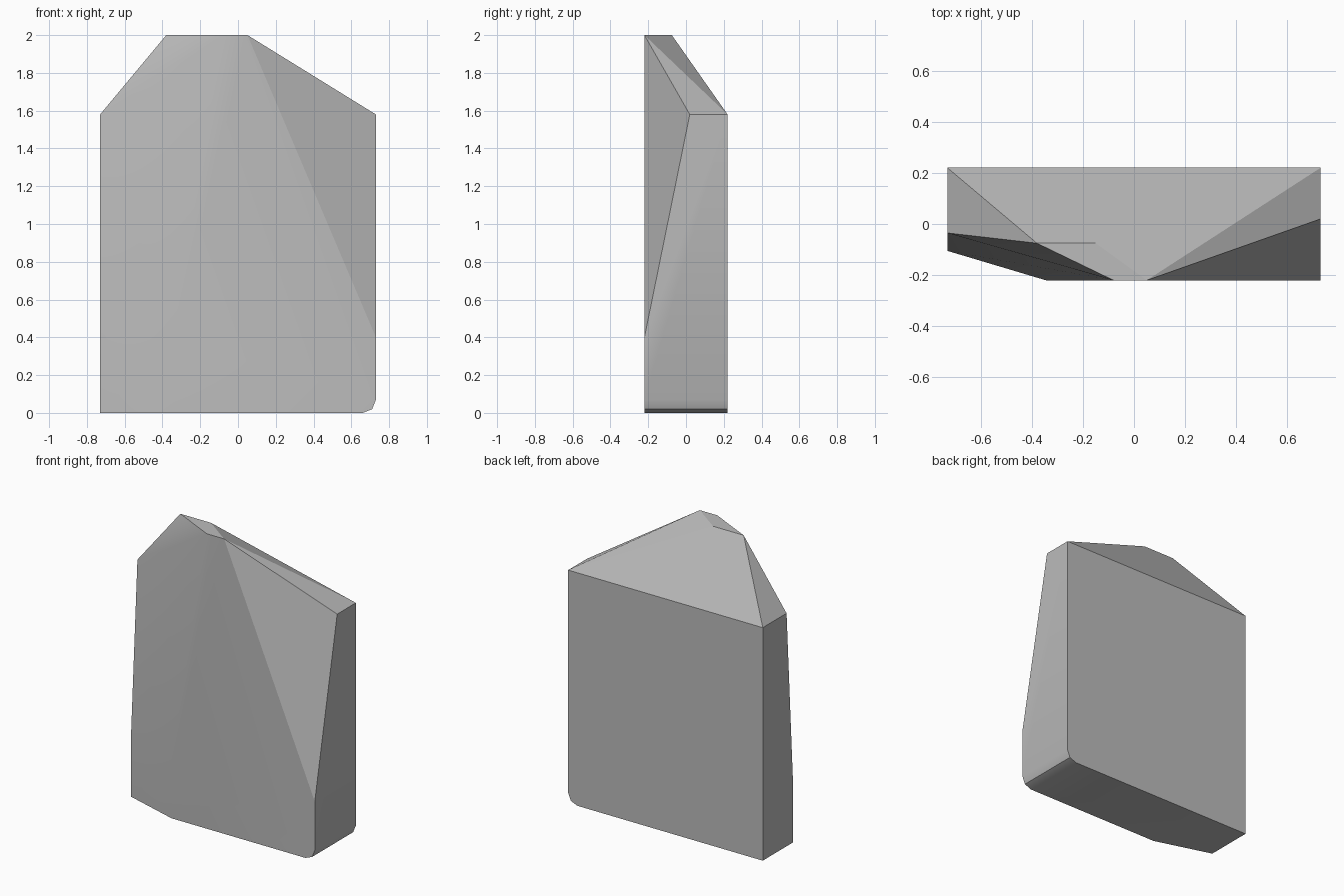
import bpy
import bmesh
from math import radians

if "Cube" in bpy.data.objects:
    bpy.data.objects.remove(bpy.data.objects["Cube"], do_unlink=True)

# Stone colour
stone = bpy.data.materials.new("grey stone")
stone.use_nodes = True
stone.diffuse_color = (0.5, 0.5, 0.5, 1)
stone.node_tree.nodes["Principled BSDF"].inputs["Base Color"].default_value = (0.5, 0.5, 0.5, 1)

W, D, SHOULDER, TOP = 0.73, 0.22, 1.58, 2.0

# Flat back and shoulders
corners = [(-W, D, 0), (-W, D, SHOULDER), (W, D, SHOULDER),
           (-W, -0.035, SHOULDER), (W, 0.02, SHOULDER)]
# Crown
corners += [(-0.38, -0.075, TOP), (-0.15, -0.075, TOP),
            (-0.08, -D, TOP), (0.05, -D, TOP)]
# Front chips on both sides
corners += [(W, -D, 0.4)]
for z in (0, 0.39):
    corners += [(-W, -0.105, z), (-0.345, -D, z)]
# Worn lower corner, running front to back
for x, z in ((0.66, 0), (0.71, 0.02), (W, 0.07)):
    corners += [(x, -D, z), (x, D, z)]

# Wrap the corners into a solid slab
bm = bmesh.new()
for c in corners:
    bm.verts.new(c)
hull = bmesh.ops.convex_hull(bm, input=bm.verts[:])
loose = [v for v in bm.verts if not v.link_faces]
bmesh.ops.delete(bm, geom=loose, context='VERTS')
bmesh.ops.dissolve_limit(bm, angle_limit=radians(0.5), verts=bm.verts[:], edges=bm.edges[:])
bmesh.ops.recalc_face_normals(bm, faces=bm.faces[:])

mesh = bpy.data.meshes.new("stone_slab")
bm.to_mesh(mesh)
bm.free()
mesh.materials.append(stone)
slab = bpy.data.objects.new("stone_slab", mesh)
bpy.context.collection.objects.link(slab)

# Soft shading on the shallow facets, crisp main edges
bpy.ops.object.select_all(action='DESELECT')
slab.select_set(True)
bpy.context.view_layer.objects.active = slab
bpy.ops.object.shade_smooth_by_angle(angle=radians(25))
